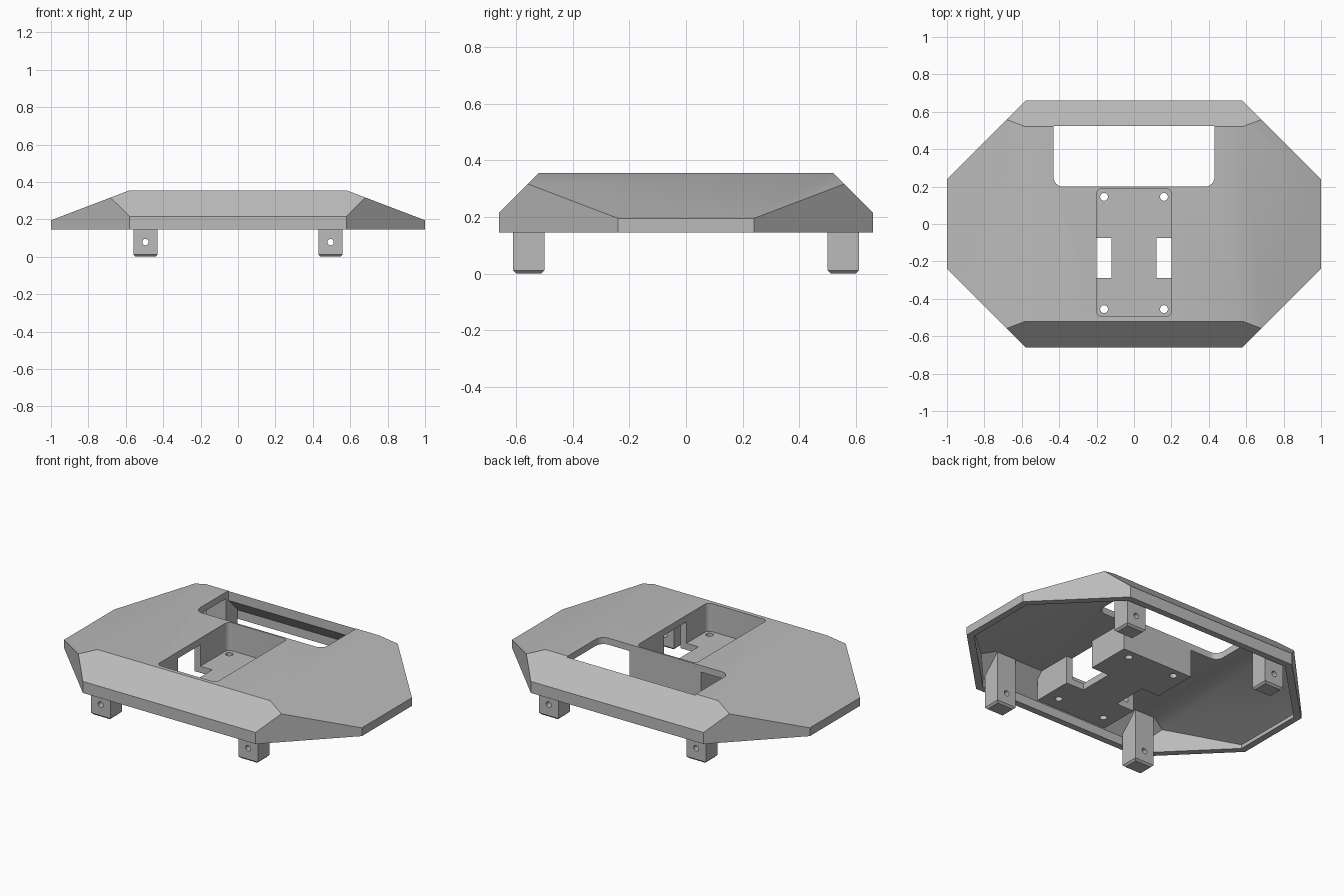
import bpy, bmesh, math
from mathutils import Vector

if "Cube" in bpy.data.objects:
    bpy.data.objects.remove(bpy.data.objects["Cube"])

grey = bpy.data.materials.new("matte grey")
grey.use_nodes = True
COLOUR = (0.5, 0.5, 0.5, 1)
grey.diffuse_color = COLOUR
grey.node_tree.nodes["Principled BSDF"].inputs["Base Color"].default_value = COLOUR

BASE, TOP, WALL = 0.145, 0.355, 0.04


def to_object(name, bm):
    bmesh.ops.recalc_face_normals(bm, faces=bm.faces)
    mesh = bpy.data.meshes.new(name)
    bm.to_mesh(mesh)
    bm.free()
    mesh.materials.append(grey)
    obj = bpy.data.objects.new(name, mesh)
    bpy.context.collection.objects.link(obj)
    return obj


def prism(name, outline, z0, z1):
    bm = bmesh.new()
    face = bm.faces.new([bm.verts.new((x, y, z0)) for x, y in outline])
    ext = bmesh.ops.extrude_face_region(bm, geom=[face])["geom"]
    verts = [g for g in ext if isinstance(g, bmesh.types.BMVert)]
    bmesh.ops.translate(bm, verts=verts, vec=(0, 0, z1 - z0))
    return to_object(name, bm)


def rect(x0, x1, y0, y1, r_front=0, r_back=0):
    """Rectangle outline with optional rounded corners."""
    corners = ((x0, y0, 1, 1, r_front, 180), (x1, y0, -1, 1, r_front, 270),
               (x1, y1, -1, -1, r_back, 0), (x0, y1, 1, -1, r_back, 90))
    pts = []
    for x, y, sx, sy, r, start in corners:
        if not r:
            pts.append((x, y))
            continue
        for i in range(9):
            a = math.radians(start + i * 90 / 8)
            pts.append((x + sx * r + r * math.cos(a), y + sy * r + r * math.sin(a)))
    return pts


def circle(x, y, r, n=24):
    return [(x + r * math.cos(2 * math.pi * i / n), y + r * math.sin(2 * math.pi * i / n))
            for i in range(n)]


def hull(name, inset, bottom):
    """Octagonal block with sloped flanks, every face moved in by inset."""
    bm = bmesh.new()
    bmesh.ops.create_cube(bm, size=4)
    planes = [((0, 0, 1), (0, 0, TOP)), ((0, 0, -1), (0, 0, bottom))]
    for s in (-1, 1):
        planes += [((s, 0, 0), (s, 0, 0)), ((0, s, 0), (0, s * 0.66, 0)),
                   ((s * 0.16, 0, 0.42), (s, 0, 0.195)),
                   ((0, s, 1), (0, s * 0.66, 0.215)),
                   ((s, 1, 0), (s * 0.58, 0.66, 0)), ((s, -1, 0), (s * 0.58, -0.66, 0))]
    for normal, point in planes:
        n = Vector(normal).normalized()
        shift = 0 if n.z < -0.5 else inset
        bmesh.ops.bisect_plane(bm, geom=bm.verts[:] + bm.edges[:] + bm.faces[:],
                               plane_co=Vector(point) - n * shift, plane_no=n,
                               clear_outer=True)
        bmesh.ops.holes_fill(bm, edges=bm.edges[:])
    return to_object(name, bm)


def combine(target, tool, operation="DIFFERENCE"):
    mod = target.modifiers.new("bool", "BOOLEAN")
    mod.object, mod.operation, mod.solver = tool, operation, "EXACT"
    bpy.context.view_layer.objects.active = target
    bpy.ops.object.modifier_apply(modifier=mod.name)
    bpy.data.objects.remove(tool)


def finish(obj):
    bpy.ops.object.select_all(action="DESELECT")
    obj.select_set(True)
    bpy.context.view_layer.objects.active = obj
    bpy.ops.object.shade_smooth_by_angle(angle=math.radians(30))


# Hollow shell, open underneath
shell = hull("shell", 0, BASE)
combine(shell, hull("cavity", WALL, 0))

# Sunken tray hanging from the ceiling
combine(shell, prism("tray", rect(-0.24, 0.24, -0.54, 0.21), BASE, 0.325), "UNION")
combine(shell, prism("pocket", rect(-0.2, 0.2, -0.495, 0.19, 0.03, 0.03), 0.185, 0.5))

# Rear window
combine(shell, prism("window", rect(-0.43, 0.43, 0.2, 0.525, 0.05), 0, 0.5))

# Side slots and screw holes in the tray
for s in (-1, 1):
    x0, x1 = sorted((s * 0.12, s * 0.28))
    combine(shell, prism("slot", rect(x0, x1, -0.29, -0.075), 0.1, TOP - WALL))
    for y in (-0.455, 0.145):
        combine(shell, prism("screw_hole", circle(s * 0.16, y, 0.021), 0.1, 0.25))
finish(shell)

# Four legs with chamfered feet, cross holes and tops buried in the shell
for sx, side in ((1, "left"), (-1, "right")):
    for sy, end in ((1, "back"), (-1, "front")):
        leg = prism(f"{end}_{side}_leg", rect(-0.065, 0.065, -0.055, 0.055), 0, 0.33)
        bm = bmesh.new()
        bm.from_mesh(leg.data)
        foot = [e for e in bm.edges if all(v.co.z < 0.01 for v in e.verts)]
        bmesh.ops.bevel(bm, geom=foot, offset=0.011, segments=1, affect="EDGES")
        for v in bm.verts:
            if v.co.z > 0.3 and v.co.y * sy > 0:
                v.co.z = 0.235
        bm.to_mesh(leg.data)
        bm.free()
        hole = prism("cross_hole", circle(0, 0, 0.017), -0.2, 0.2)
        hole.rotation_euler.x = math.pi / 2
        hole.location.z = 0.078
        bpy.context.view_layer.update()
        combine(leg, hole)
        leg.location = (sx * 0.495, sy * 0.555, 0)
        finish(leg)
